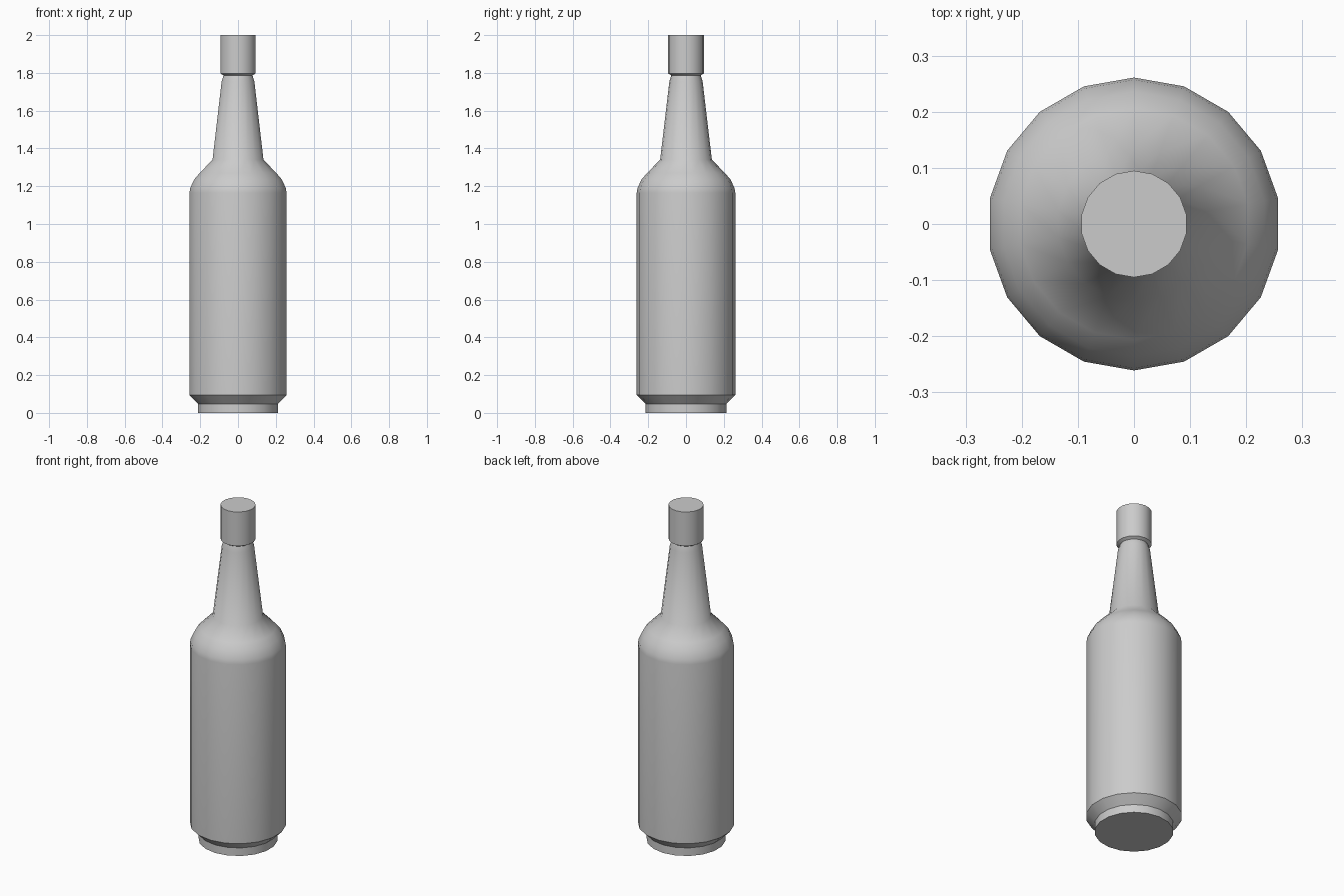
import bpy, bmesh, math

if "Cube" in bpy.data.objects:
    bpy.data.objects.remove(bpy.data.objects["Cube"])

SIDES = 18


def lathe(name, profile):
    """Revolve (radius, height) points round z, with flat end caps."""
    bm = bmesh.new()
    rings = []
    for r, z in profile:
        ring = []
        for i in range(SIDES):
            a = math.pi / 2 + 2 * math.pi * i / SIDES
            ring.append(bm.verts.new((r * math.cos(a), r * math.sin(a), z)))
        rings.append(ring)
    for low, high in zip(rings, rings[1:]):
        for i in range(SIDES):
            j = (i + 1) % SIDES
            bm.faces.new((low[i], low[j], high[j], high[i]))
    bm.faces.new(rings[0][::-1])
    bm.faces.new(rings[-1])
    mesh = bpy.data.meshes.new(name)
    bm.to_mesh(mesh)
    bm.free()
    obj = bpy.data.objects.new(name, mesh)
    bpy.context.collection.objects.link(obj)
    bpy.ops.object.select_all(action='DESELECT')
    obj.select_set(True)
    bpy.context.view_layer.objects.active = obj
    bpy.ops.object.shade_smooth_by_angle(angle=math.radians(40))
    return obj


# Bottle: foot, straight body, rounded shoulder, tapering neck and cap
lathe("bottle", [
    (0.214, 0.0), (0.214, 0.048), (0.261, 0.095),
    (0.261, 1.165), (0.257, 1.19), (0.236, 1.235), (0.206, 1.27), (0.137, 1.34),
    (0.088, 1.755), (0.078, 1.787),
    (0.095, 1.797), (0.095, 2.0),
])
